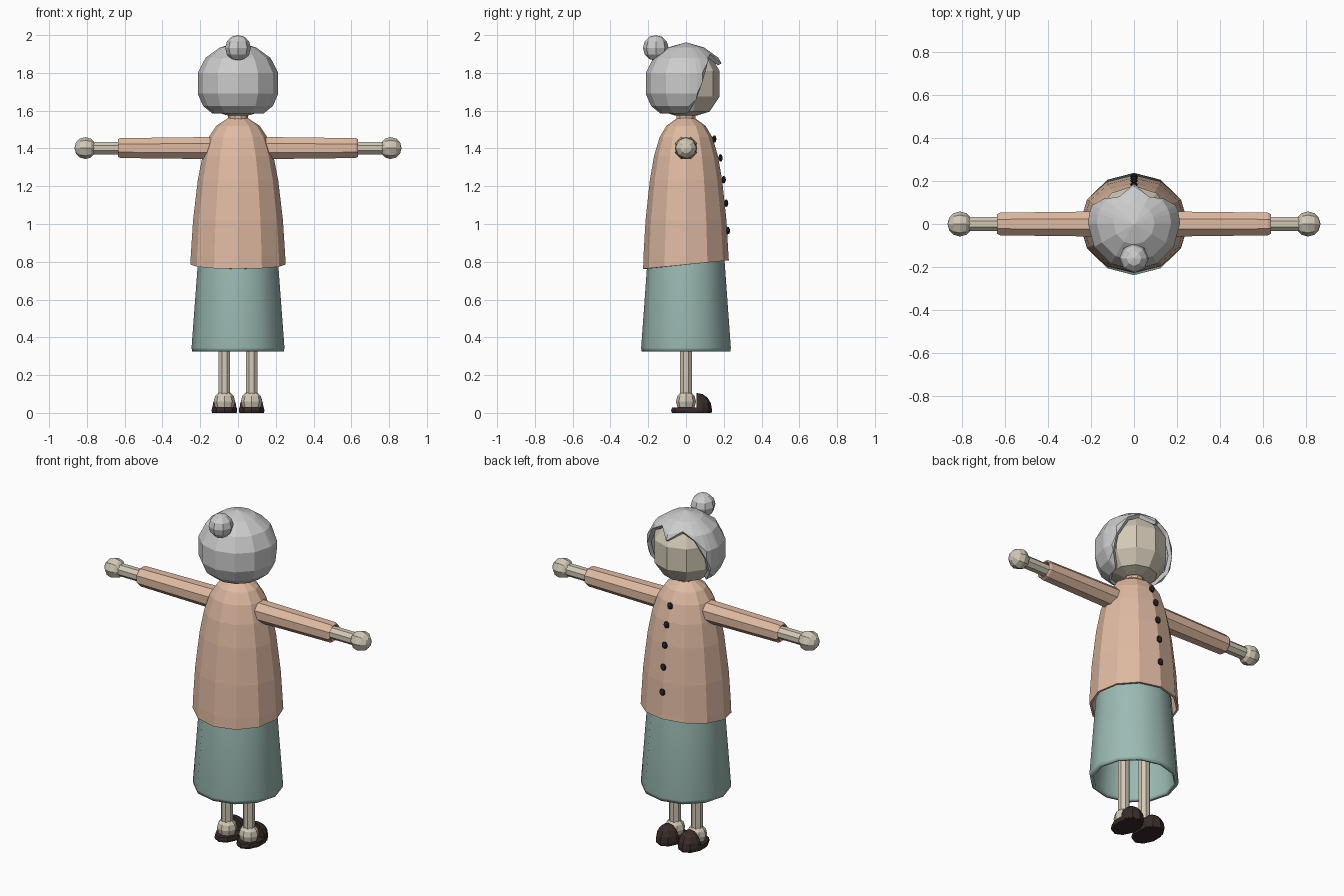
import bpy, bmesh
from math import sin, cos, pi, radians
from mathutils import Matrix

if "Cube" in bpy.data.objects:
    bpy.data.objects.remove(bpy.data.objects["Cube"])


def mat(name, rgb):
    m = bpy.data.materials.new(name)
    m.diffuse_color = (*rgb, 1)
    m.use_nodes = True
    m.node_tree.nodes["Principled BSDF"].inputs["Base Color"].default_value = m.diffuse_color
    return m


PEACH = mat("peach_cloth", (0.74, 0.49, 0.36))
SKIN = mat("skin", (0.65, 0.58, 0.47))
TEAL = mat("teal_cloth", (0.33, 0.49, 0.45))
DARK = mat("dark_leather", (0.04, 0.025, 0.022))
BLACK = mat("button_black", (0.02, 0.02, 0.025))


def finish(name, bm, material=None, smooth=None, thick=0):
    bmesh.ops.remove_doubles(bm, verts=bm.verts, dist=0.0005)
    bmesh.ops.recalc_face_normals(bm, faces=bm.faces)
    me = bpy.data.meshes.new(name)
    bm.to_mesh(me)
    bm.free()
    ob = bpy.data.objects.new(name, me)
    bpy.context.collection.objects.link(ob)
    if material:
        me.materials.append(material)
    if thick:
        s = ob.modifiers.new("thickness", 'SOLIDIFY')
        s.thickness = thick
        s.offset = -1
    if smooth:
        bpy.context.view_layer.objects.active = ob
        ob.select_set(True)
        bpy.ops.object.shade_smooth_by_angle(angle=radians(smooth))
        ob.select_set(False)
    return ob


def lathe(profile, n, sx=1, sy=1, caps=True, phase=0):
    """Revolve (radius, z) pairs around z."""
    bm = bmesh.new()
    rows = [[bm.verts.new((sx * r * cos(phase + 2 * pi * i / n),
                           sy * r * sin(phase + 2 * pi * i / n), z))
             for i in range(n)] for r, z in profile]
    for a, b in zip(rows, rows[1:]):
        for i in range(n):
            j = (i + 1) % n
            bm.faces.new((a[i], a[j], b[j], b[i]))
    if caps:
        bm.faces.new(rows[0])
        bm.faces.new(rows[-1])
    return bm


def ball(loc, scale, u=8, v=6, rot=Matrix()):
    bm = bmesh.new()
    m = Matrix.Translation(loc) @ rot @ Matrix.Diagonal((*scale, 1))
    bmesh.ops.create_uvsphere(bm, u_segments=u, v_segments=v, radius=1, matrix=m)
    return bm


def interp(table, x):
    for (a, p), (b, q) in zip(table, table[1:]):
        if a <= x <= b:
            return p + (q - p) * (x - a) / (b - a)
    return table[-1][1] if x > table[-1][0] else table[0][1]


# head
finish("head", lathe([(0.06, 1.575), (0.125, 1.595), (0.178, 1.675), (0.178, 1.81),
                      (0.13, 1.89), (0.05, 1.93)], 10, phase=pi / 10), SKIN)

# hair shell with a fringe: rings are clamped to a hairline that depends on angle
hair_r = [(1.585, 0.135), (1.625, 0.185), (1.69, 0.213), (1.80, 0.213),
          (1.88, 0.172), (1.935, 0.095), (1.962, 0.0)]
hairline = [(0, 1.585), (5, 1.59), (16, 1.66), (24, 1.75), (40, 1.86), (62, 1.90), (90, 1.85)]
half = [-90, -60, -30, 0, 5, 16, 24, 40, 62, 90]
angles = half + [180 - a for a in half[-2:0:-1]]
bm = bmesh.new()
rows = []
for z0, _ in hair_r:
    row = []
    for a in angles:
        z = max(z0, interp(hairline, a if a <= 90 else 180 - a))
        r = interp(hair_r, z)
        row.append(bm.verts.new((r * cos(radians(a)), r * sin(radians(a)), z)))
    rows.append(row)
for a, b in zip(rows, rows[1:]):
    for i in range(len(angles)):
        j = (i + 1) % len(angles)
        bm.faces.new((a[i], a[j], b[j], b[i]))
bmesh.ops.dissolve_degenerate(bm, dist=0.0005, edges=bm.edges)
finish("hair", bm, thick=0.022)
finish("hair_bun", ball((0, -0.16, 1.932), (0.068,) * 3))

# neck
finish("neck", lathe([(0.052, 1.5), (0.052, 1.6)], 10), PEACH)

# coat with a hem that rises towards the buttoned side
bm = lathe([(0.252, 0.785), (0.25, 0.83), (0.238, 1.02), (0.213, 1.23), (0.188, 1.36),
            (0.155, 1.46), (0.115, 1.52), (0.045, 1.565)], 12, sy=0.9, caps=False)
for v in bm.verts:
    if v.co.z < 0.8:
        v.co.z += 0.1 * v.co.y
bmesh.ops.contextual_create(bm, geom=[e for e in bm.edges if e.is_boundary
                                      and e.verts[0].co.z > 1.5])
finish("coat", bm, PEACH, thick=0.012)

# buttons
for y, z in [(0.15, 1.45), (0.183, 1.35), (0.2, 1.235), (0.213, 1.11), (0.222, 0.965)]:
    finish("button", ball((0, y, z), (0.018, 0.011, 0.02)), BLACK)

# skirt, open below
bm = lathe([(0.243, 0.325), (0.246, 0.345), (0.212, 0.80), (0.2, 0.92)], 12,
           sy=0.965, caps=False)
finish("skirt", bm, TEAL, smooth=40, thick=0.02)

for s in (-1, 1):
    side = "right" if s > 0 else "left"
    turn = Matrix.Translation((0, 0, 1.402)) @ Matrix.Rotation(s * pi / 2, 4, 'Y')

    # sleeve with recessed cuff
    bm = lathe([(0.064, 0.08), (0.057, 0.622), (0.05, 0.635), (0.043, 0.63),
                (0.043, 0.57)], 8, phase=pi / 8)
    bm.transform(turn)
    finish(side + "_sleeve", bm, PEACH)

    # forearm and hand
    bm = lathe([(0.036, 0.5), (0.036, 0.8)], 8, phase=pi / 8)
    bm.transform(turn)
    finish(side + "_forearm", bm, SKIN)
    finish(side + "_hand", ball((s * 0.808, 0, 1.402), (0.058,) * 3,
                                rot=Matrix.Rotation(pi / 2, 4, 'Y')), SKIN)

    # leg and ankle
    bm = lathe([(0.033, 0.06), (0.033, 0.8)], 8, phase=pi / 8)
    bm.transform(Matrix.Translation((s * 0.072, 0, 0)))
    finish(side + "_leg", bm, SKIN)
    finish(side + "_foot", ball((s * 0.072, 0, 0.06), (0.057, 0.053, 0.058)), SKIN)

    # shoe sole and toe cap
    bm = lathe([(0.072, 0), (0.075, 0.012), (0.072, 0.028)], 10, sx=0.95, sy=1.45, phase=pi / 10)
    bm.transform(Matrix.Translation((s * 0.072, 0.03, 0)))
    finish(side + "_sole", bm, DARK)
    bm = ball((s * 0.072, 0.06, 0.02), (0.068, 0.077, 0.085), 10, 8)
    for co, no in (((0, 0.055, 0), (0, -1, 0)), ((0, 0, 0.005), (0, 0, -1))):
        bmesh.ops.bisect_plane(bm, geom=bm.verts[:] + bm.edges[:] + bm.faces[:],
                               plane_co=co, plane_no=no, clear_outer=True)
        bmesh.ops.holes_fill(bm, edges=[e for e in bm.edges if e.is_boundary])
    finish(side + "_toe_cap", bm, DARK)
